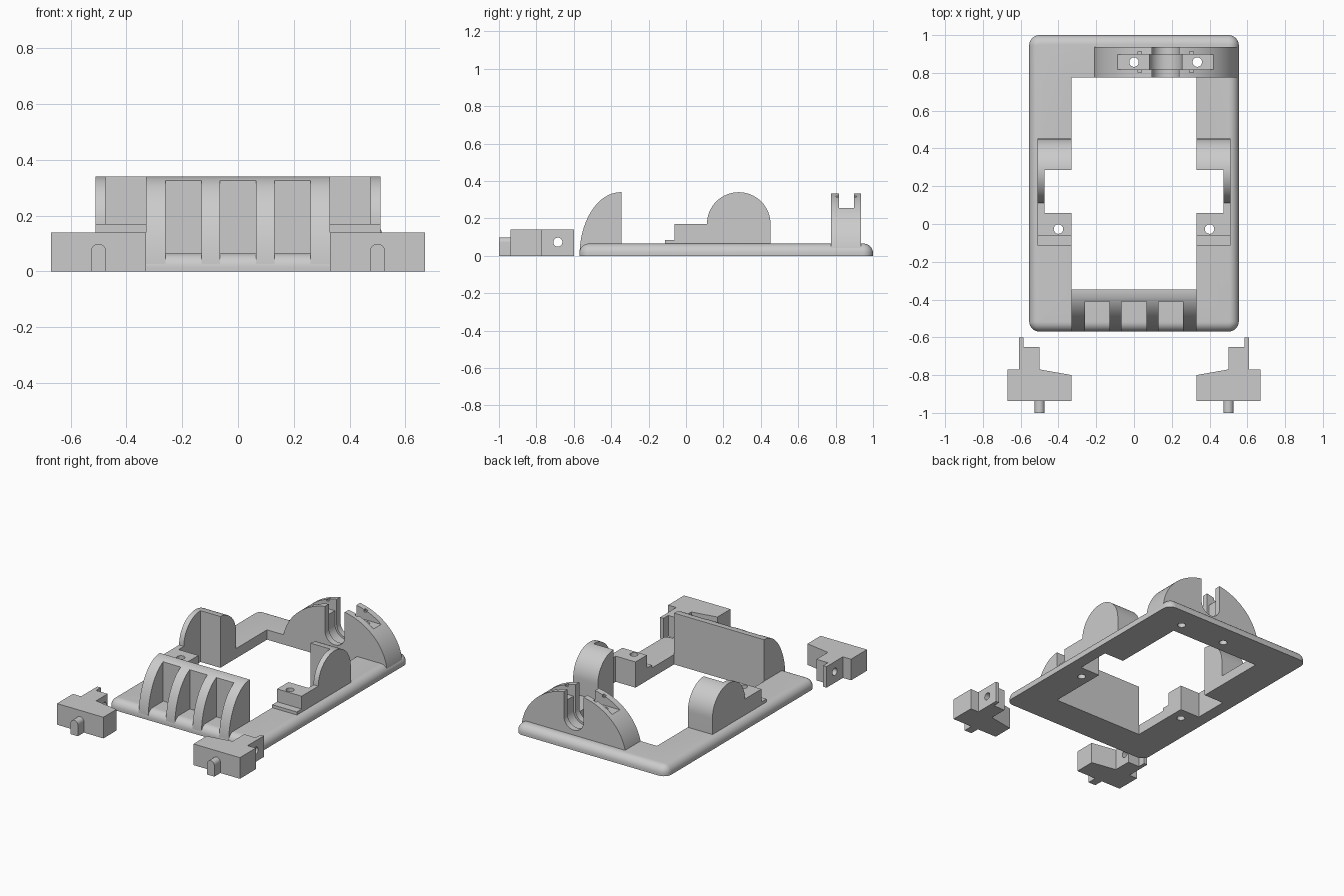
import bpy, bmesh, math
from mathutils import Vector

cube = bpy.data.objects.get("Cube")
if cube:
    bpy.data.objects.remove(cube, do_unlink=True)

GREY = (0.6, 0.6, 0.6, 1)
mat = bpy.data.materials.new("plain grey")
mat.use_nodes = True
mat.diffuse_color = GREY
mat.node_tree.nodes["Principled BSDF"].inputs["Base Color"].default_value = GREY


def arc(cx, cy, rx, ry, a0, a1, n=32):
    """Points along an ellipse arc, angles in degrees."""
    angles = [math.radians(a0 + (a1 - a0) * i / n) for i in range(n + 1)]
    return [(cx + rx * math.cos(a), cy + ry * math.sin(a)) for a in angles]


def loft(name, rings):
    """Closed solid through a stack of matching rings."""
    bm = bmesh.new()
    loops = [[bm.verts.new(p) for p in ring] for ring in rings]
    n = len(loops[0])
    bm.faces.new(loops[0])
    bm.faces.new(loops[-1])
    for a, b in zip(loops, loops[1:]):
        for i in range(n):
            j = (i + 1) % n
            bm.faces.new((a[i], a[j], b[j], b[i]))
    bmesh.ops.recalc_face_normals(bm, faces=bm.faces)
    mesh = bpy.data.meshes.new(name)
    bm.to_mesh(mesh)
    bm.free()
    mesh.materials.append(mat)
    ob = bpy.data.objects.new(name, mesh)
    bpy.context.collection.objects.link(ob)
    return ob


def prism(name, pts, axis, lo, hi):
    """Extrude a 2D outline along an axis; outline is the other two axes in order."""
    def place(p, d):
        return Vector({"x": (d, *p), "y": (p[0], d, p[1]), "z": (*p, d)}[axis])
    return loft(name, [[place(p, d) for p in pts] for d in (lo, hi)])


def box(name, x, y, z):
    return prism(name, [(x[0], y[0]), (x[1], y[0]), (x[1], y[1]), (x[0], y[1])], "z", *z)


def hole(axis, c, r):
    return prism("cutter", arc(*c, r, r, 0, 360)[:-1], axis, -1.1, 1.1)


def cut(ob, *cutters):
    bpy.context.view_layer.objects.active = ob
    for c in cutters:
        mod = ob.modifiers.new("cut", "BOOLEAN")
        mod.operation = "DIFFERENCE"
        mod.solver = "EXACT"
        mod.object = c
        bpy.ops.object.modifier_apply(modifier=mod.name)
        bpy.data.objects.remove(c, do_unlink=True)


def smooth(ob):
    bpy.ops.object.select_all(action="DESELECT")
    ob.select_set(True)
    bpy.context.view_layer.objects.active = ob
    bpy.ops.object.shade_smooth_by_angle(angle=math.radians(30))


def span(side, a, b):
    return tuple(sorted((side * a, side * b)))


parts = []
SCREW = 0.025
ARCH_X, ARCH_Y = 0.167, 0.857
BACK = 0.775      # rear edge of the opening and front of the arch
WALL = -0.346     # front edge of the opening and rear of the wall
THICK, ROUND = 0.065, 0.05

# Base frame: rounded corners, rounded top rim
def rounded_ring(inset, z):
    ring = []
    r = 0.055 - inset
    for cx, cy, a in ((0.5, 0.945, 0), (-0.5, 0.945, 90), (-0.5, -0.515, 180), (0.5, -0.515, 270)):
        ring += [(x, y, z) for x, y in arc(cx, cy, r, r, a, a + 90, 8)]
    return ring


rim = arc(ROUND, THICK - ROUND, ROUND, ROUND, 180, 90, 8)
base = loft("base_frame", [rounded_ring(0, 0)] + [rounded_ring(t, z) for t, z in rim])
cut(base, box("cutter", (-0.33, 0.33), (WALL, BACK), (-1, 1)),
    box("cutter", (-0.475, 0.475), (0.057, 0.287), (-1, 1)),
    *[hole("z", c, SCREW) for c in
      ((-0.4, -0.027), (0.4, -0.027), (0, ARCH_Y), (0.335, ARCH_Y))])
parts.append(base)

# Side supports: stepped foot rising to a round-topped cheek
side_profile = [(0.452, 0.06)] + arc(0.282, 0.17, 0.17, 0.17, 0, 180)
side_profile += [(-0.062, 0.17), (-0.062, 0.085), (-0.113, 0.085), (-0.113, 0.06)]
for label, s in (("left", 1), ("right", -1)):
    support = prism(label + "_support", side_profile, "x", *span(s, 0.33, 0.51))
    cut(support, box("cutter", span(s, 0.2, 0.475), (0.057, 0.287), (-1, 1)),
        hole("z", (s * 0.4, -0.027), SCREW))
    parts.append(support)

# Rear arch with a cable groove, a keyed cradle, screw holes and tie pockets
arch_profile = arc(ARCH_X, 0.003, 0.383, 0.337, 0, 180, 64)
arch = prism("rear_arch", arch_profile, "y", BACK, 0.936)


def cradle(r, lo, hi):
    pts = arc(ARCH_X, 0.17, r, r, 180, 360) + [(ARCH_X + r, 0.5), (ARCH_X - r, 0.5)]
    return prism("cutter", pts, "y", lo, hi)


cut(arch, box("cutter", (-0.5, 0.8), (0.817, 0.897), (0.255, 1)),
    cradle(0.072, 0.7, 1), cradle(0.086, 0.817, 0.897),
    *[hole("z", (x, ARCH_Y), SCREW) for x in (0, 0.335)],
    *[box("cutter", (x - 0.01, x + 0.01), (0.802, 0.912), (0.305, 0.33)) for x in (0.03, 0.304)])
parts.append(arch)

# Front wall: thin back slab with four curved ribs
curve = arc(WALL - 0.003, 0.002, 0.22, 0.338, 90, 180)
wall_back = [(WALL, 0.002), (WALL, 0.34)]
slab = wall_back + [p for p in curve if p[0] > -0.405] + [(-0.411, 0.325), (-0.411, 0.002)]
parts.append(prism("front_wall", slab, "x", -0.33, 0.33))
for i, (a, b) in enumerate(((-0.33, -0.26), (-0.13, -0.065), (0.065, 0.13), (0.26, 0.33))):
    parts.append(prism(f"front_rib_{i + 1}", wall_back + curve, "x", a, b))

# Loose corner latches: angled body, neck with tab, round-topped pin
body = [(0.33, -0.937), (0.67, -0.937), (0.67, -0.77), (0.61, -0.77), (0.61, -0.6),
        (0.585, -0.6), (0.585, -0.65), (0.5, -0.65), (0.5, -0.77), (0.33, -0.8)]
pin = arc(0.5, 0.072, 0.027, 0.027, 0, 180, 16) + [(0.473, 0), (0.527, 0)]
for label, s in (("left", 1), ("right", -1)):
    latch = prism(label + "_latch", [(s * x, y) for x, y in body], "z", 0, 0.14)
    cut(latch, hole("x", (-0.685, 0.073), 0.024))
    parts.append(latch)
    parts.append(prism(label + "_latch_pin", [(s * x, z) for x, z in pin], "y", -1.0, -0.937))

for part in parts:
    smooth(part)
